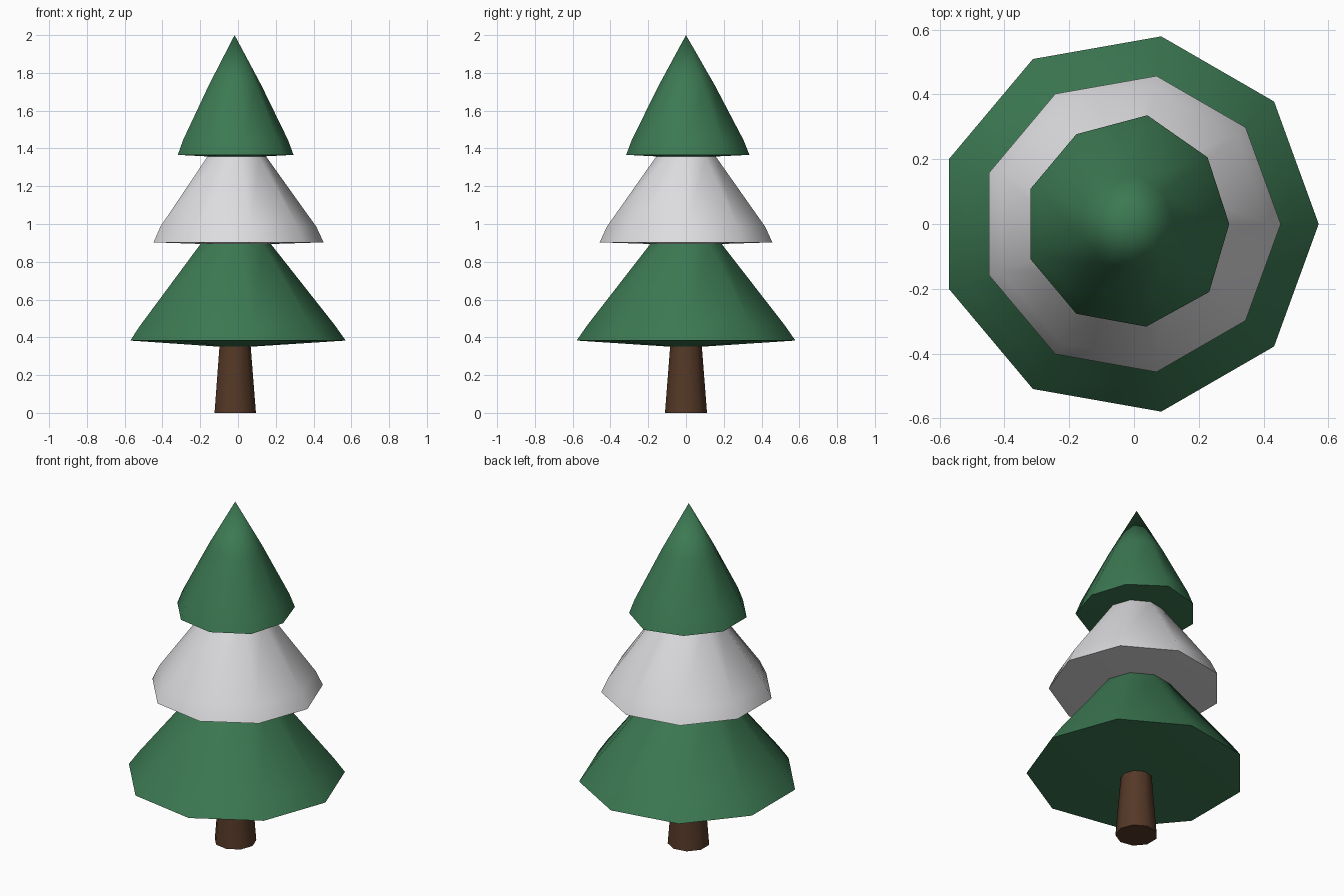
import bpy, bmesh, math

if "Cube" in bpy.data.objects:
    bpy.data.objects.remove(bpy.data.objects["Cube"])

SIDES = 9


def material(name, color):
    m = bpy.data.materials.new(name)
    m.diffuse_color = (*color, 1.0)
    m.use_nodes = True
    m.node_tree.nodes["Principled BSDF"].inputs["Base Color"].default_value = m.diffuse_color
    return m


GREEN = material("pine green", (0.045, 0.19, 0.085))
WHITE = material("snow white", (0.72, 0.72, 0.74))
BROWN = material("bark brown", (0.09, 0.04, 0.02))


def lathe(name, profile, mat, cx, scales=(1,) * SIDES):
    """Nine-sided turned solid from (radius, z) points; radius 0 makes a tip."""
    bm = bmesh.new()
    rings = []
    for r, z in profile:
        if r == 0:
            rings.append([bm.verts.new((cx, 0, z))] * SIDES)
        else:
            rings.append([bm.verts.new((cx + r * s * math.cos(math.tau * i / SIDES),
                                        r * s * math.sin(math.tau * i / SIDES), z))
                          for i, s in enumerate(scales)])
    for a, b in zip(rings, rings[1:]):
        for i in range(SIDES):
            j = (i + 1) % SIDES
            bm.faces.new(dict.fromkeys((a[i], a[j], b[j], b[i])))
    bmesh.ops.recalc_face_normals(bm, faces=bm.faces)
    mesh = bpy.data.meshes.new(name)
    bm.to_mesh(mesh)
    bm.free()
    mesh.materials.append(mat)
    ob = bpy.data.objects.new(name, mesh)
    bpy.context.collection.objects.link(ob)
    bpy.ops.object.select_all(action='DESELECT')
    ob.select_set(True)
    bpy.context.view_layer.objects.active = ob
    bpy.ops.object.shade_smooth_by_angle(angle=math.radians(50))
    return ob


# Tapered trunk
lathe("trunk", [(0, 0), (0.113, 0), (0.083, 0.38), (0, 0.38)], BROWN, -0.018)

# Three stacked tiers, each with a slightly bulging underside and flared rim
lathe("lower_branches", [(0, 0.345), (0.588, 0.383), (0.53, 0.465),
                         (0.195, 0.89), (0, 1.12)], GREEN, -0.018)
lathe("middle_branches", [(0, 0.888), (0.464, 0.903), (0.426, 0.985),
                          (0.165, 1.35), (0, 1.58)], WHITE, -0.011)
# Top tier has a slightly uneven rim
lathe("top_branches", [(0, 1.35), (0.32, 1.366), (0.29, 1.445),
                       (0.145, 1.735), (0, 2.0)], GREEN, -0.018,
      (0.975, 1, 1.065, 1, 1, 1, 1, 1.005, 1.02))
